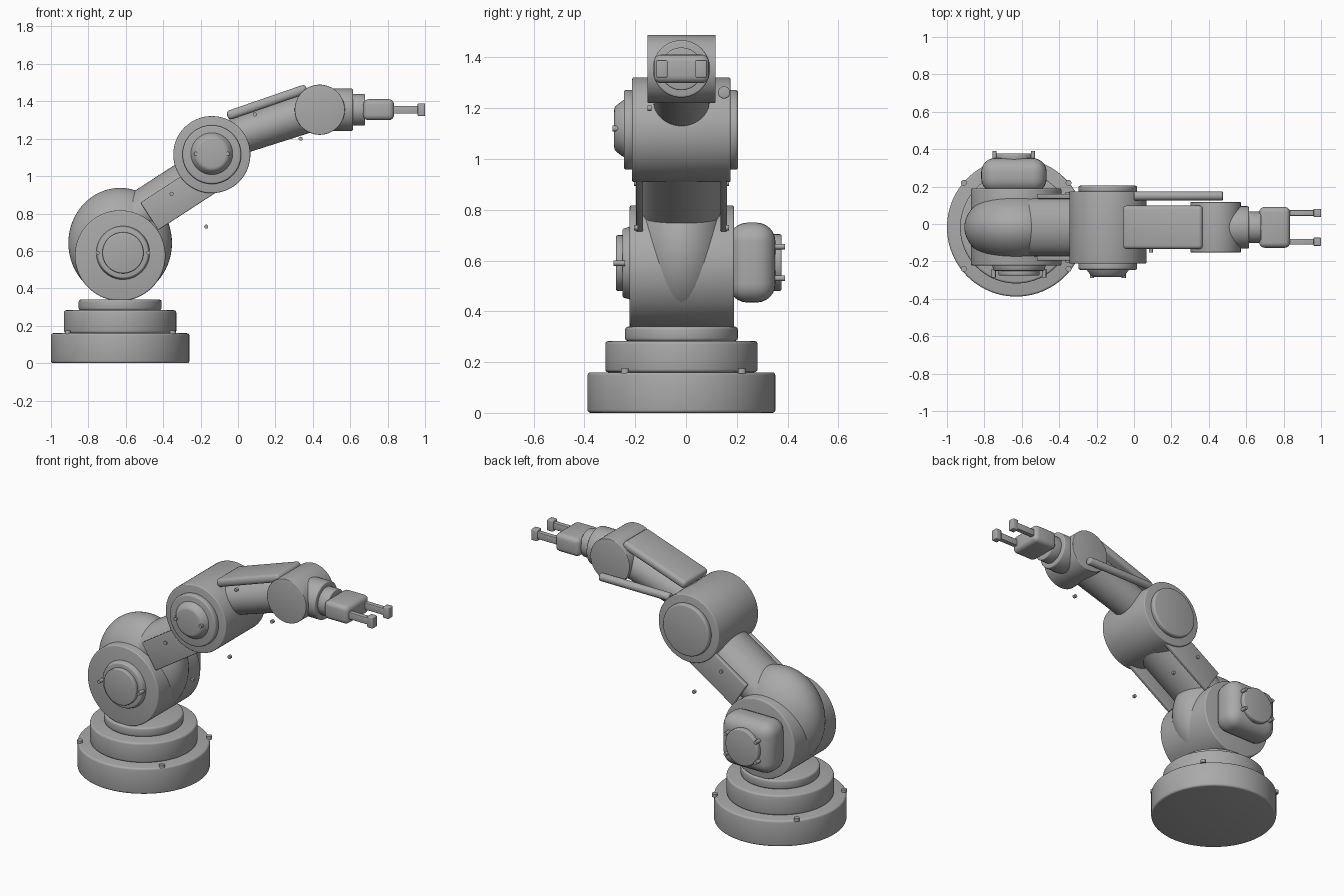
import bpy, bmesh, math
from mathutils import Vector, Matrix

if "Cube" in bpy.data.objects:
    bpy.data.objects.remove(bpy.data.objects["Cube"])

grey = bpy.data.materials.new("machine_grey")
grey.diffuse_color = (0.4, 0.4, 0.4, 1)
grey.use_nodes = True
grey.node_tree.nodes["Principled BSDF"].inputs["Base Color"].default_value = grey.diffuse_color
YC = -0.018          # centre plane of the arm


def finish(name, bm, bevel=0.0, segments=3):
    mesh = bpy.data.meshes.new(name)
    bmesh.ops.recalc_face_normals(bm, faces=bm.faces)
    bm.to_mesh(mesh)
    bm.free()
    mesh.materials.append(grey)
    ob = bpy.data.objects.new(name, mesh)
    bpy.context.collection.objects.link(ob)
    bpy.ops.object.select_all(action='DESELECT')
    ob.select_set(True)
    bpy.context.view_layer.objects.active = ob
    if bevel:
        mod = ob.modifiers.new("bevel", 'BEVEL')
        mod.width, mod.segments = bevel, segments
        mod.limit_method, mod.angle_limit = 'ANGLE', math.radians(40)
        bpy.ops.object.modifier_apply(modifier="bevel")
    bpy.ops.object.shade_smooth_by_angle(angle=math.radians(35))
    return ob


def cyl(name, a, b, r, r2=None, bevel=0.0, sides=64, squash=1.0):
    """Cylinder or cone from a to b; squash flattens it across y."""
    a, b = Vector(a), Vector(b)
    d = b - a
    bm = bmesh.new()
    bmesh.ops.create_cone(bm, cap_ends=True, segments=sides, radius1=r,
                          radius2=r if r2 is None else r2, depth=d.length)
    rot = d.to_track_quat('Z', 'Y').to_matrix().to_4x4()
    bm.transform(Matrix.Translation((a + b) / 2) @ rot)
    if squash != 1.0:
        for v in bm.verts:
            v.co.y = a.y + (v.co.y - a.y) * squash
    return finish(name, bm, bevel)


def cyl_y(name, x, z, y0, y1, r, r2=None, bevel=0.0, sides=64):
    return cyl(name, (x, y0, z), (x, y1, z), r, r2, bevel, sides)


def box(name, centre, size, bevel=0.0, pitch=0.0, segments=3):
    """Box tilted upward towards +x by pitch degrees."""
    bm = bmesh.new()
    bmesh.ops.create_cube(bm, size=1)
    bm.transform(Matrix.Translation(centre) @ Matrix.Rotation(-math.radians(pitch), 4, 'Y')
                 @ Matrix.Diagonal((*size, 1)))
    return finish(name, bm, bevel, segments)


def screw_y(name, x, z, y0, y1):
    cyl_y(name, x, z, y0, y1, 0.011, sides=12)


# Stepped turntable base
SX = -0.63
for name, r, z0, z1 in (("base_plinth", 0.37, 0, 0.16), ("base_turntable", 0.30, 0.16, 0.283),
                        ("base_collar", 0.222, 0.283, 0.34)):
    cyl(name, (SX, YC, z0), (SX, YC, z1), r, bevel=0.012, sides=96)
for sx in (-1, 1):
    for sy in (-1, 1):
        x, y = SX + 0.28 * sx, -0.01 + 0.23 * sy
        cyl("base_screw", (x, y, 0.155), (x, y, 0.175), 0.016, sides=12)

# Shoulder drum, dome and side caps
cyl_y("shoulder_drum", SX, 0.575, 0.19, -0.222, 0.242, bevel=0.008, sides=96)
bm = bmesh.new()
bmesh.ops.create_uvsphere(bm, u_segments=64, v_segments=32, radius=1)
bm.transform(Matrix.Translation((SX, YC, 0.642)) @ Matrix.Diagonal((0.277, 0.193, 0.295, 1)))
finish("shoulder_dome", bm)
cyl_y("shoulder_ring", -0.615, 0.59, -0.215, -0.25, 0.145, 0.135, bevel=0.006)
cyl_y("shoulder_cap", -0.615, 0.59, -0.245, -0.275, 0.11, bevel=0.006)
for x in (-0.75, -0.48):
    screw_y("shoulder_screw", x, 0.59, -0.24, -0.285)

# Shoulder motor
box("motor_housing", (-0.642, 0.26, 0.592), (0.35, 0.185, 0.315), 0.075, segments=6)
cyl_y("motor_cap", -0.642, 0.592, 0.34, 0.377, 0.112, bevel=0.008)
for x in (-0.745, -0.54):
    for z in (0.53, 0.655):
        screw_y("motor_screw", x, z, 0.34, 0.39)

# Upper arm: rounded core between two side plates
ELBOW = Vector((-0.14, YC, 1.115))
ang = math.radians(33)
along = Vector((math.cos(ang), 0, math.sin(ang)))
up = Vector((-math.sin(ang), 0, math.cos(ang)))
mid = ELBOW - up * 0.06
cyl("upper_arm_core", mid - along * 0.56, mid, 0.122, squash=1.27)
for y in (-0.183, 0.148):
    c = ELBOW - up * 0.095 - along * 0.21
    c.y = y
    box("upper_arm_plate", c, (0.50, 0.026, 0.175), 0.006, 33)
for y0, y1 in ((-0.19, -0.205), (0.155, 0.17)):
    for x, z in ((-0.355, 0.905), (-0.17, 0.73)):
        screw_y("upper_arm_screw", x, z, y0, y1)

# Elbow drum and caps
ex, ez = ELBOW.x, ELBOW.z
cyl_y("elbow_drum", ex, ez, 0.175, -0.212, 0.206, bevel=0.006, sides=96)
cyl_y("elbow_back_cap", ex, ez, 0.17, 0.205, 0.157, bevel=0.01)
cyl_y("elbow_front_ring", ex, ez, -0.205, -0.245, 0.157, bevel=0.01)
cyl_y("elbow_front_cap", ex, ez + 0.005, -0.24, -0.283, 0.117, 0.085, bevel=0.012)
for x in (-0.225, -0.055):
    screw_y("elbow_screw", x, ez + 0.005, -0.25, -0.29)

# Forearm: tapered core, top cover and side rod
cyl("forearm_core", (-0.07, YC, 1.19), (0.42, YC, 1.356), 0.098, 0.108, squash=1.1)
box("forearm_cover", (0.155, YC, 1.395), (0.45, 0.232, 0.05), 0.02, 19)
cyl("forearm_rod", (0.0, 0.15, 1.262), (0.475, 0.15, 1.262), 0.024, bevel=0.005, sides=24)
for x, z in ((0.09, 1.33), (0.335, 1.2)):
    screw_y("forearm_screw", x, z, -0.135, -0.152)

# Wrist drum and tool flanges
WZ = 1.355
cyl_y("wrist_drum", 0.437, WZ, 0.117, -0.152, 0.134, bevel=0.004, sides=96)
cyl("wrist_flange", (0.50, YC, WZ), (0.615, YC, WZ), 0.113, bevel=0.008)
cyl("tool_flange", (0.605, YC, WZ), (0.68, YC, WZ), 0.084, bevel=0.006)

# Gripper with two fingers
box("gripper_body", (0.752, YC, WZ), (0.165, 0.218, 0.112), 0.028, segments=4)
for s in (-1, 1):
    y = YC + 0.077 * s
    box("gripper_finger", (0.90, y, WZ), (0.16, 0.03, 0.042), 0.004)
    box("finger_tip", (0.98, y, WZ), (0.04, 0.044, 0.068), 0.005)
